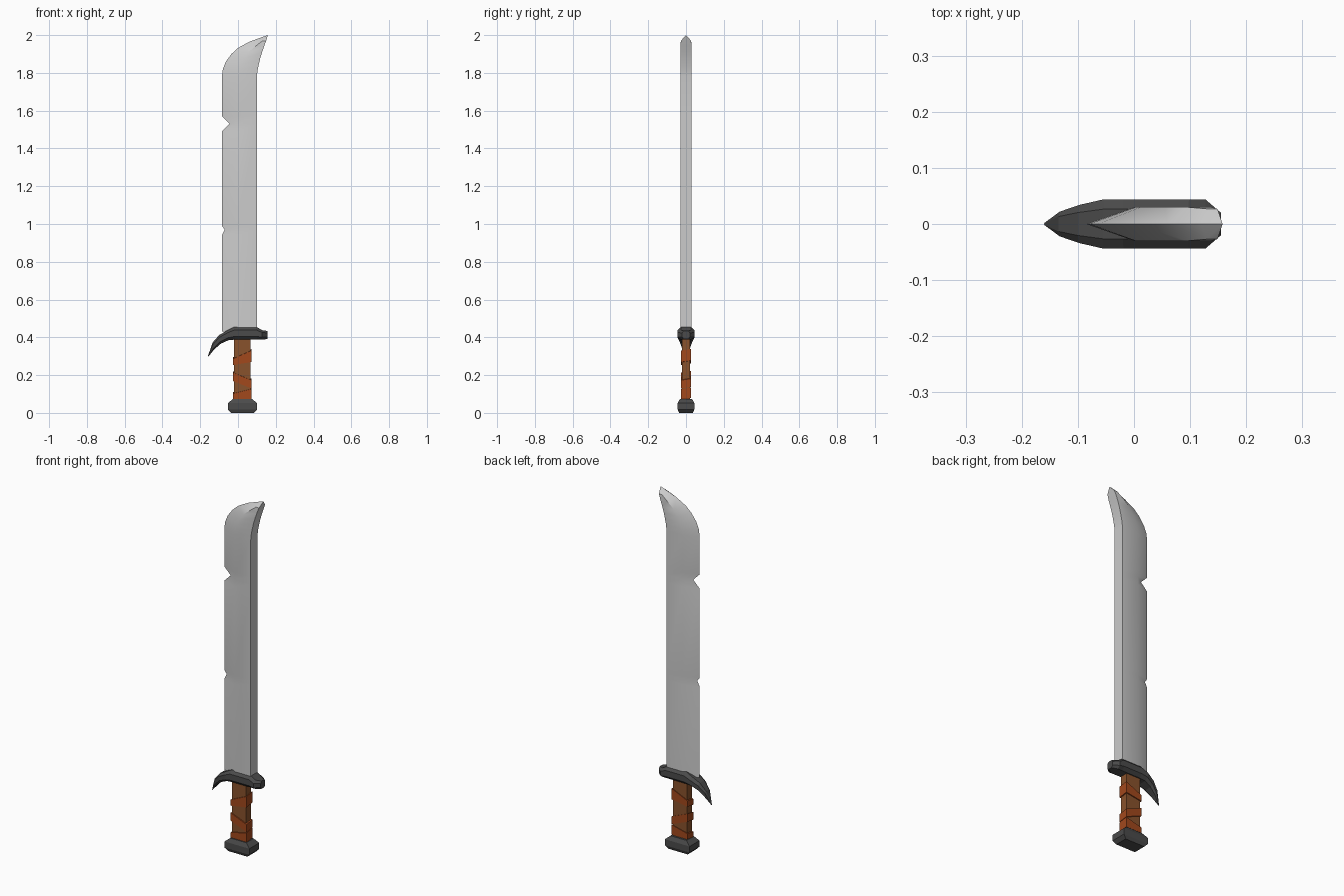
import bpy, bmesh, math

if "Cube" in bpy.data.objects:
    bpy.data.objects.remove(bpy.data.objects["Cube"])


def material(name, rgb):
    m = bpy.data.materials.new(name)
    m.diffuse_color = (*rgb, 1)
    m.use_nodes = True
    m.node_tree.nodes["Principled BSDF"].inputs["Base Color"].default_value = m.diffuse_color
    return m


DARK = material("dark_metal", (0.07, 0.07, 0.07))
LEATHER = material("leather", (0.25, 0.085, 0.025))
WRAP = material("wrap_leather", (0.36, 0.065, 0.012))


def loft(name, rings, mat=None, smooth=None):
    """Skin a list of equal-length closed rings and cap both ends."""
    bm = bmesh.new()
    vs = [[bm.verts.new(p) for p in r] for r in rings]
    n = len(rings[0])
    for a, b in zip(vs, vs[1:]):
        for i in range(n):
            j = (i + 1) % n
            bm.faces.new((a[i], a[j], b[j], b[i]))
    bm.faces.new(vs[0][::-1])
    bm.faces.new(vs[-1])
    bmesh.ops.remove_doubles(bm, verts=bm.verts, dist=1e-5)
    bmesh.ops.recalc_face_normals(bm, faces=bm.faces)
    me = bpy.data.meshes.new(name)
    bm.to_mesh(me)
    bm.free()
    ob = bpy.data.objects.new(name, me)
    bpy.context.collection.objects.link(ob)
    if mat:
        me.materials.append(mat)
    if smooth:
        bpy.ops.object.select_all(action='DESELECT')
        ob.select_set(True)
        bpy.context.view_layer.objects.active = ob
        bpy.ops.object.shade_smooth_by_angle(angle=math.radians(smooth))
    return ob


# Blade: sharp edge, bevel ridge and flat spine at each station
def blade_ring(edge, ridge, spine, y=0.03):
    (ex, ez), (rx, rz), (sx, sz) = edge, ridge, spine
    return [(ex, 0, ez), (rx, -y, rz), (sx, -y, sz), (sx, y, sz), (rx, y, rz)]


E, R, S = -0.085, 0.0, 0.1
# straight run, with two nicks in the edge (edge x, z)
straight = [(E, 0.43), (E, 0.94), (-0.07, 0.97), (E, 0.99),
            (E, 1.49), (-0.045, 1.53), (E, 1.57), (E, 1.78)]
rings = [blade_ring((x, z), (R, z), (S, z)) for x, z in straight]
# curved tip
tip = [((-0.08, 1.82), (0.003, 1.81), (0.103, 1.81)),
       ((-0.064, 1.86), (0.012, 1.84), (0.109, 1.84)),
       ((-0.035, 1.9), (0.03, 1.875), (0.117, 1.875)),
       ((0.0, 1.932), (0.055, 1.91), (0.127, 1.908)),
       ((0.06, 1.965), (0.095, 1.943), (0.138, 1.94))]
rings += [blade_ring(*t) for t in tip]
rings.append(blade_ring((0.118, 1.986), (0.13, 1.97), (0.149, 1.97), 0.027))
rings.append(blade_ring((0.158, 2.0), (0.158, 2.0), (0.158, 2.0), 0))
loft("blade", rings, smooth=30)


# Guard: chamfered sections swept from the hooked horn to the blunt end
def guard_ring(top, bottom, y):
    out = []
    for s, t in ((0.6, 0), (1, 0.25), (1, 0.75), (0.6, 1)):
        out.append((top[0] + (bottom[0] - top[0]) * t, s * y,
                    top[1] + (bottom[1] - top[1]) * t))
    return out + [(x, -v, z) for x, v, z in reversed(out)]


guard = [((-0.16, 0.298), (-0.158, 0.297), 0.002),
         ((-0.135, 0.372), (-0.125, 0.337), 0.022),
         ((-0.1, 0.412), (-0.09, 0.367), 0.034),
         ((-0.055, 0.438), (-0.05, 0.385), 0.044),
         ((-0.02, 0.456), (-0.015, 0.388), 0.044),
         ((0.097, 0.456), (0.1, 0.388), 0.044),
         ((0.127, 0.438), (0.127, 0.388), 0.044),
         ((0.155, 0.434), (0.155, 0.391), 0.02)]
loft("guard", [guard_ring(*g) for g in guard], DARK)


def rect(cx, hx, hy, z, tilt=0.0, twist=0.0):
    return [(cx + sx * hx, sy * hy, z + sx * tilt + sy * twist)
            for sx, sy in ((-1, -1), (1, -1), (1, 1), (-1, 1))]


# Grip
loft("grip", [rect(0.022, 0.043, 0.021, z) for z in (0.06, 0.4)], LEATHER)

# Slanted leather wraps: (bottom z, top z, bottom tilt, top tilt)
wraps = [(0.075, 0.118, 0.0, 0.012),
         (0.153, 0.197, -0.02, -0.02),
         (0.265, 0.312, 0.008, 0.022)]
for i, (z0, z1, t0, t1) in enumerate(wraps):
    loft(f"grip_wrap_{i + 1}",
         [rect(0.022, 0.049, 0.026, z0, t0, 0.004),
          rect(0.022, 0.049, 0.026, z1, t1, 0.004)], WRAP)

# Pommel: chamfered block
loft("pommel", [rect(0.024, hx, hy, z) for hx, hy, z in
                ((0.06, 0.036, 0.0), (0.077, 0.044, 0.018),
                 (0.077, 0.044, 0.052), (0.05, 0.032, 0.074))], DARK)
